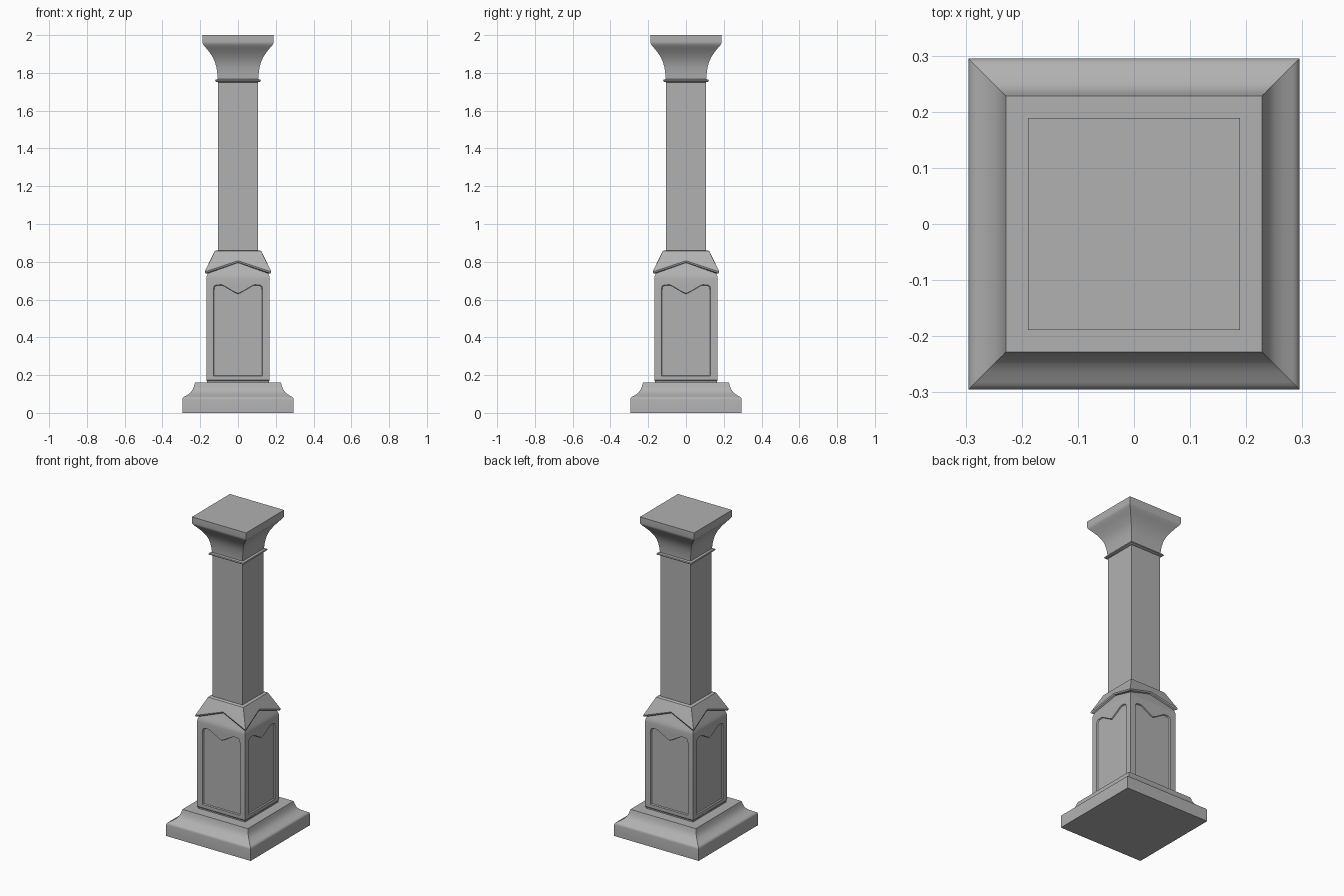
import bpy, bmesh, math
from mathutils import Matrix, Vector

if "Cube" in bpy.data.objects:
    bpy.data.objects.remove(bpy.data.objects["Cube"])

# Mid-grey stone
stone = bpy.data.materials.new("grey_stone")
stone.diffuse_color = (.44, .44, .44, 1)
stone.use_nodes = True
stone.node_tree.nodes["Principled BSDF"].inputs["Base Color"].default_value = stone.diffuse_color


def finish(name, bm):
    bmesh.ops.recalc_face_normals(bm, faces=bm.faces)
    me = bpy.data.meshes.new(name)
    bm.to_mesh(me)
    bm.free()
    me.materials.append(stone)
    ob = bpy.data.objects.new(name, me)
    bpy.context.collection.objects.link(ob)
    return ob


def smooth(ob, angle=34):
    bpy.ops.object.select_all(action='DESELECT')
    ob.select_set(True)
    bpy.context.view_layer.objects.active = ob
    bpy.ops.object.shade_smooth_by_angle(angle=math.radians(angle))


def skin(bm, rings):
    """Join equal-length point rings with quads and cap both ends."""
    loops = [[bm.verts.new(p) for p in r] for r in rings]
    n = len(loops[0])
    for a, b in zip(loops, loops[1:]):
        for i in range(n):
            j = (i + 1) % n
            bm.faces.new((a[i], a[j], b[j], b[i]))
    bm.faces.new(loops[0][::-1])
    bm.faces.new(loops[-1])


def square_loft(name, profile):
    """Square section following (half width, z) points."""
    bm = bmesh.new()
    skin(bm, [[(-h, -h, z), (h, -h, z), (h, h, z), (-h, h, z)] for h, z in profile])
    return finish(name, bm)


# Plinth with a cove moulding
plinth = square_loft("plinth", [
    (.295, 0), (.295, .07), (.2935, .078), (.289, .083), (.282, .087),
    (.265, .097), (.25, .109), (.24, .123), (.233, .141), (.228, .16)])

# Pedestal with a small foot groove and tapered shoulders
pedestal = square_loft("pedestal", [
    (.164, .155), (.164, .168), (.168, .173), (.168, .71), (.166, .722),
    (.161, .735), (.115, .835)])

# Panel cutters: sunken panel with a dipped, round-shouldered top
half = [(.13, .195), (.13, .655), (.127, .67), (.118, .677), (.09, .679),
        (.075, .674), (.045, .656), (.015, .639)]
outline = half + [(0, .633)] + [(-x, z) for x, z in half[::-1]]


def panel_ring(scale_x, scale_z, y):
    return [(x * scale_x, y, .44 + (z - .44) * scale_z) for x, z in outline]


bm = bmesh.new()
skin(bm, [panel_ring(1.0, 1.0, -.19), panel_ring(1.0, 1.0, -.168),
          panel_ring(.97, .985, -.161)])
source = bm.verts[:] + bm.edges[:] + bm.faces[:]
for k in (1, 2, 3):
    copy = bmesh.ops.duplicate(bm, geom=source)["geom"]
    bmesh.ops.rotate(bm, verts=[v for v in copy if isinstance(v, bmesh.types.BMVert)],
                     cent=(0, 0, 0), matrix=Matrix.Rotation(k * math.pi / 2, 3, 'Z'))
cutter = finish("panel_cutter", bm)
cutter.hide_render = True
cutter.hide_set(True)
cut = pedestal.modifiers.new("panels", 'BOOLEAN')
cut.operation = 'DIFFERENCE'
cut.solver = 'EXACT'
cut.object = cutter


# Sloped collar whose lower lip rises to a gable on each side
def gable_ring(corner, cz, mid, mz):
    return [Matrix.Rotation(k * math.pi / 2, 3, 'Z') @ Vector(p)
            for k in range(4)
            for p in ((-corner, -corner, cz), (0, -mid, mz))]


bm = bmesh.new()
skin(bm, [gable_ring(.1, .82, .1, .82),
          gable_ring(.163, .737, .136, .795),
          gable_ring(.173, .739, .146, .797),
          gable_ring(.176, .747, .149, .805),
          gable_ring(.127, .848, .127, .848),
          gable_ring(.123, .856, .123, .856),
          gable_ring(.115, .86, .115, .86)])
collar = finish("gabled_collar", bm)

# Square shaft
shaft = square_loft("shaft", [(.105, .85), (.105, 1.76)])

# Thin neck ring under the capital
neck_ring = square_loft("neck_ring", [
    (.1, 1.75), (.113, 1.751), (.12, 1.755), (.121, 1.759), (.118, 1.764), (.108, 1.768)])

# Flared capital
capital = square_loft("capital", [
    (.107, 1.765), (.108, 1.785), (.111, 1.81), (.115, 1.832), (.121, 1.855),
    (.133, 1.882), (.15, 1.908), (.168, 1.931), (.182, 1.947), (.188, 1.957),
    (.189, 1.965), (.189, 2.0)])

for ob in (plinth, pedestal, collar, shaft, neck_ring, capital):
    smooth(ob)
